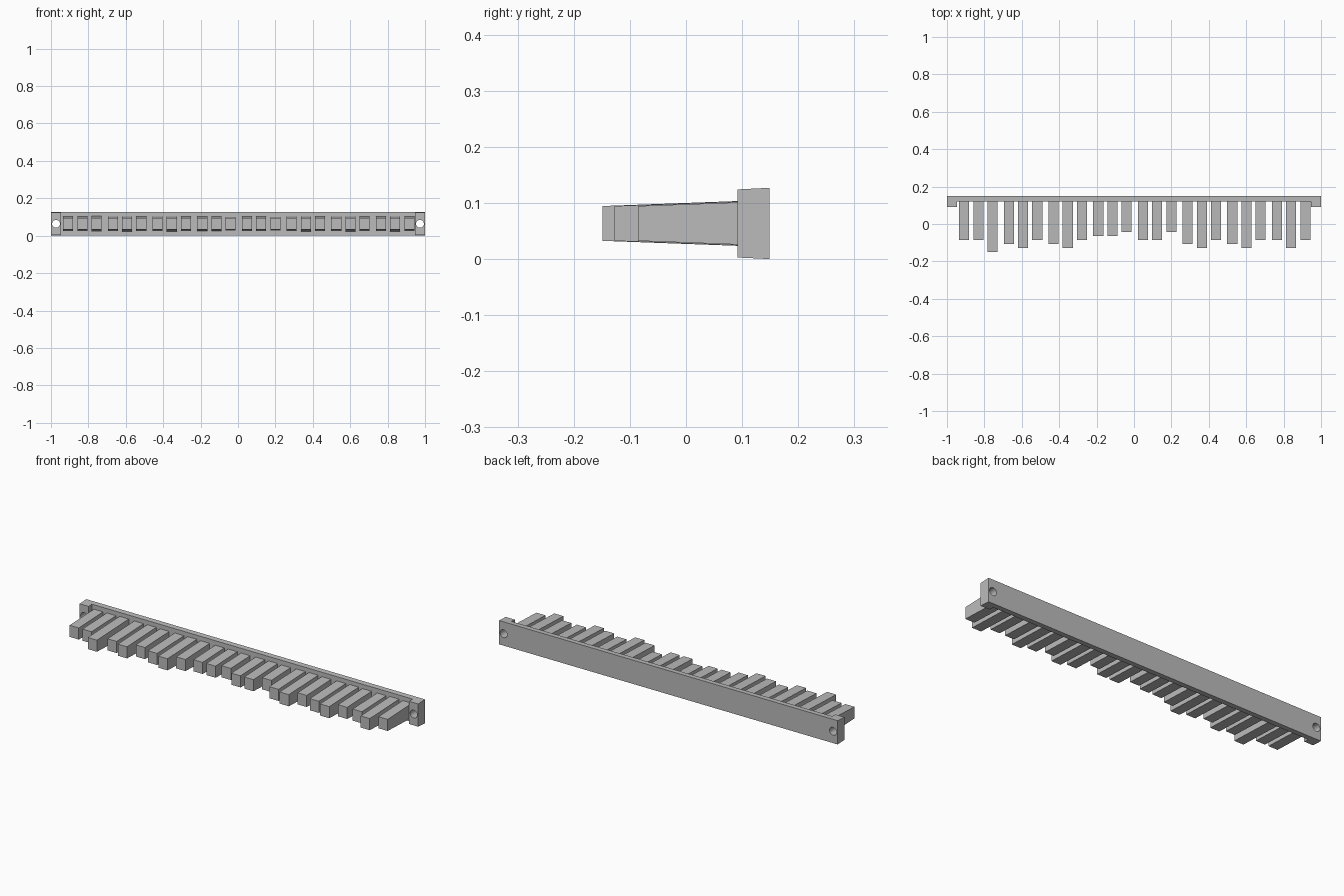
import bpy, bmesh, math

if "Cube" in bpy.data.objects:
    bpy.data.objects.remove(bpy.data.objects["Cube"], do_unlink=True)

grey = bpy.data.materials.new("plain grey")
grey.use_nodes = True
colour = (0.5, 0.5, 0.5, 1)
grey.diffuse_color = colour
grey.node_tree.nodes["Principled BSDF"].inputs["Base Color"].default_value = colour

MID_Z = 0.0635
BACK, FRONT = 0.149, -0.149
DRAFT = 0.037


def prism(name, plan, half_height):
    """Extrude a plan outline upright, with height depending on y."""
    bm = bmesh.new()
    low = [bm.verts.new((x, y, MID_Z - half_height(y))) for x, y in plan]
    high = [bm.verts.new((x, y, MID_Z + half_height(y))) for x, y in plan]
    bm.faces.new(low)
    bm.faces.new(high)
    n = len(plan)
    for i in range(n):
        j = (i + 1) % n
        bm.faces.new((low[i], low[j], high[j], high[i]))
    bmesh.ops.recalc_face_normals(bm, faces=bm.faces)
    mesh = bpy.data.meshes.new(name)
    bm.to_mesh(mesh)
    bm.free()
    mesh.materials.append(grey)
    obj = bpy.data.objects.new(name, mesh)
    bpy.context.collection.objects.link(obj)
    return obj


# Backing bar with a forward tab at each end
half_plan = [(1, BACK), (1, 0.092), (0.947, 0.092), (0.947, 0.12)]
plan = half_plan + [(-x, y) for x, y in reversed(half_plan)]
bar = prism("backing_bar", plan, lambda y: 0.0635 - 0.05 * (BACK - y))

# Round screw hole through each tab
for side in (-1, 1):
    bpy.ops.mesh.primitive_cylinder_add(
        vertices=20, radius=0.021, depth=0.2,
        location=(side * 0.973, 0.12, MID_Z), rotation=(math.pi / 2, 0, 0))
    cutter = bpy.context.object
    cutter.name = "hole_cutter"
    cutter.hide_render = True
    cutter.data.materials.append(grey)
    cut = bar.modifiers.new("screw_hole", "BOOLEAN")
    cut.operation = "DIFFERENCE"
    cut.solver = "EXACT"
    cut.object = cutter
    bpy.context.view_layer.objects.active = bar
    bpy.ops.object.modifier_apply(modifier=cut.name)
    bpy.data.objects.remove(cutter, do_unlink=True)

# Drafted teeth in groups of three; each digit is the step back from the front
groups = ["330", "213", "213", "445", "335", "213", "213", "313"]
for g, steps in enumerate(groups):
    for i, step in enumerate(steps):
        x = -0.908 + 0.2389 * g + 0.076 * i
        tip = FRONT + 0.0213 * int(step)
        w = 0.027
        outline = [(x - w, tip), (x + w, tip), (x + w, 0.125), (x - w, 0.125)]
        prism(f"tooth_{g * 3 + i + 1}", outline,
              lambda y: 0.031 + DRAFT * (y - tip))
